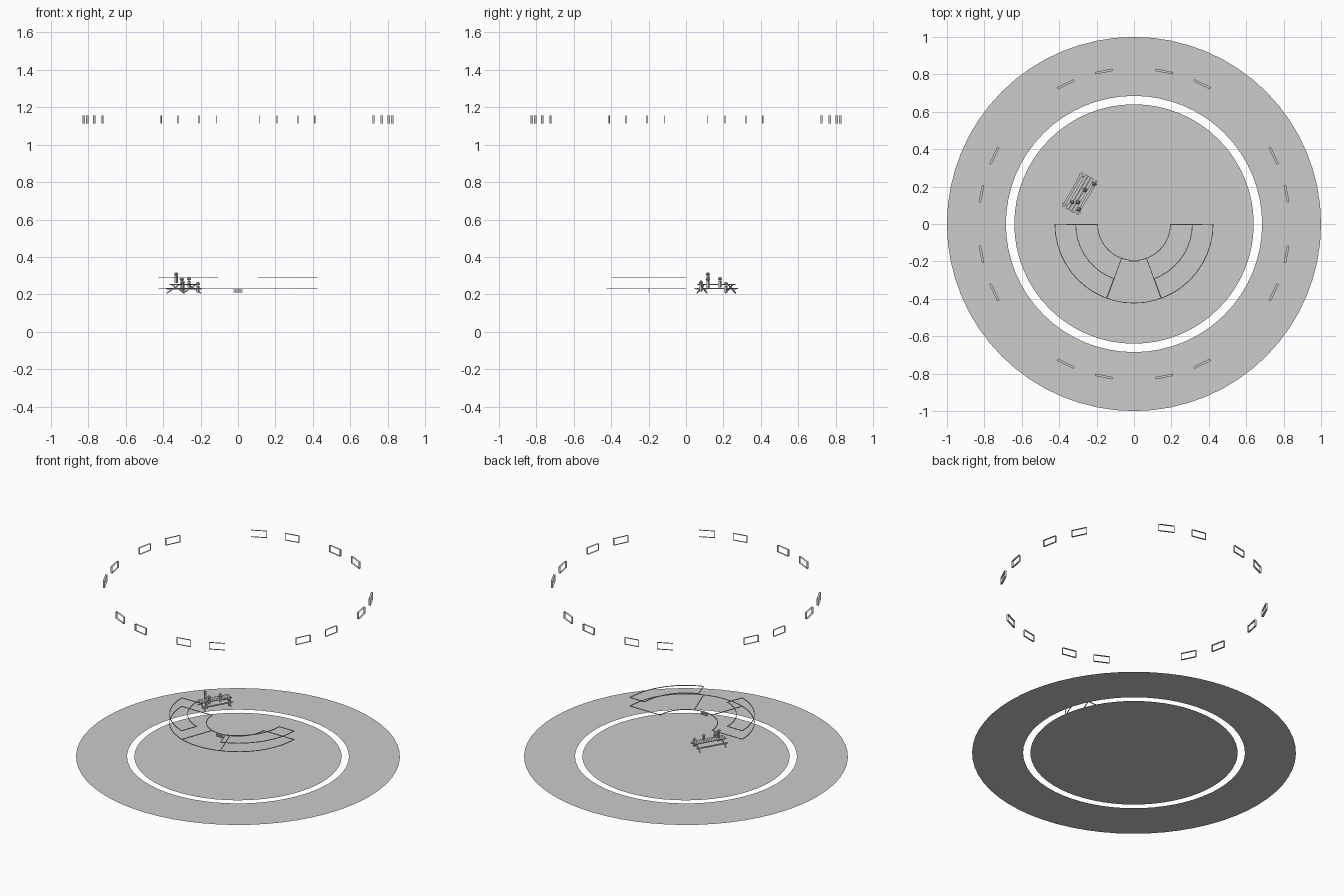
import bpy, bmesh, math
from mathutils import Vector, Matrix

if "Cube" in bpy.data.objects:
    bpy.data.objects.remove(bpy.data.objects["Cube"])


def finish(name, bm):
    me = bpy.data.meshes.new(name)
    bm.to_mesh(me)
    bm.free()
    ob = bpy.data.objects.new(name, me)
    bpy.context.collection.objects.link(ob)
    return ob


def polar(r, deg, z=0.0):
    a = math.radians(deg)
    return Vector((r * math.cos(a), r * math.sin(a), z))


def beam(bm, p, q, w, h):
    # square bar between two points
    p, q = Vector(p), Vector(q)
    d = q - p
    rot = d.to_track_quat('X', 'Z').to_matrix().to_4x4()
    m = Matrix.Translation((p + q) / 2) @ rot @ Matrix.Diagonal((d.length, w, h, 1))
    bmesh.ops.create_cube(bm, size=1, matrix=m)


# Flat floor disc
bm = bmesh.new()
bmesh.ops.create_circle(bm, cap_ends=True, segments=64, radius=0.64)
finish("floor_disc", bm)

# Flat outer ring
bm = bmesh.new()
N = 64
inner = [bm.verts.new(polar(0.685, i * 360 / N)) for i in range(N)]
outer = [bm.verts.new(polar(1.0, i * 360 / N)) for i in range(N)]
for i in range(N):
    j = (i + 1) % N
    bm.faces.new((inner[i], outer[i], outer[j], inner[j]))
finish("floor_ring", bm)

# Hanging open frames: thin strips, open to the inside and outside
bm = bmesh.new()
for quarter in range(4):
    for a0, a1 in ((8, 14.5), (22.6, 29.5), (60.5, 67.4), (75.5, 82)):
        b0, b1 = a0 + 90 * quarter, a1 + 90 * quarter
        loops = []
        for r in (0.826, 0.839):
            loops.append([bm.verts.new(polar(r, a, z)) for a, z in
                          ((b0, 1.112), (b1, 1.112), (b1, 1.157), (b0, 1.157))])
        for i in range(4):
            j = (i + 1) % 4
            bm.faces.new((loops[0][i], loops[0][j], loops[1][j], loops[1][i]))
finish("hanging_frames", bm)


def sector_outline(name, r0, r1, a0, a1, z, t=0.004):
    # thin closed rail around an annular sector
    n = max(4, round(abs(a1 - a0) / 7.5))
    ang = [a0 + (a1 - a0) * i / n for i in range(n + 1)]

    def loop(off, zz):
        da, db = math.degrees(off / r0), math.degrees(off / r1)
        k0 = [polar(r0 + off, max(a0 + da, min(a1 - da, a)), zz) for a in ang]
        k1 = [polar(r1 - off, max(a0 + db, min(a1 - db, a)), zz) for a in reversed(ang)]
        return k0 + k1

    bm = bmesh.new()
    rings = [[bm.verts.new(v) for v in loop(o, zz)] for o, zz in
             ((0, z - t / 2), (t, z - t / 2), (t, z + t / 2), (0, z + t / 2))]
    m = len(rings[0])
    for k in range(4):
        A, B = rings[k], rings[(k + 1) % 4]
        for i in range(m):
            j = (i + 1) % m
            bm.faces.new((A[i], A[j], B[j], B[i]))
    bmesh.ops.recalc_face_normals(bm, faces=bm.faces)
    finish(name, bm)


# Curved lower tier and the two raised side tiers
sector_outline("lower_tier_rail", 0.193, 0.425, 180, 360, 0.23)
sector_outline("upper_tier_left", 0.31, 0.425, 180, 250, 0.288)
sector_outline("upper_tier_right", 0.31, 0.425, 290, 360, 0.288)
bm = bmesh.new()
for a in (250, 290):
    beam(bm, polar(0.195, a, 0.23), polar(0.423, a, 0.23), 0.004, 0.004)
finish("tier_dividers", bm)

# Small slatted step in the middle
bm = bmesh.new()
for i in range(4):
    y, z = -0.196 - 0.001 * i, 0.208 + 0.006 * i
    beam(bm, (-0.025, y, z), (0.025, y, z), 0.006, 0.003)
finish("step_grille", bm)

# Picnic table, built along local x then turned
place = Matrix.Translation((-0.29, 0.162, 0)) @ Matrix.Rotation(math.radians(60), 4, 'Z')
L = 0.105
bm = bmesh.new()
for y in (-0.018, 0, 0.018):
    beam(bm, (-L, y, 0.253), (L, y, 0.253), 0.016, 0.005)
finish("table_top", bm).matrix_world = place

bm = bmesh.new()
for s in (-1, 1):
    beam(bm, (-L, s * 0.043, 0.231), (L, s * 0.043, 0.231), 0.013, 0.004)
finish("table_benches", bm).matrix_world = place

bm = bmesh.new()
for x in (-0.088, 0.088):
    beam(bm, (x, -0.055, 0.229), (x, 0.055, 0.229), 0.005, 0.005)
    for s in (-1, 1):
        beam(bm, (x, -s * 0.022, 0.251), (x, s * 0.055, 0.206), 0.005, 0.005)
finish("table_legs", bm).matrix_world = place

# Little figures: block body with a faceted head
for i, (x, y, top) in enumerate(((-0.33, 0.117, 0.317), (-0.30, 0.117, 0.29),
                                 (-0.295, 0.08, 0.272), (-0.262, 0.182, 0.292),
                                 (-0.214, 0.214, 0.265))):
    bm = bmesh.new()
    turn = place.to_3x3().to_4x4()
    bmesh.ops.create_cube(bm, size=1, matrix=Matrix.Translation((x, y, top - 0.038))
                          @ turn @ Matrix.Diagonal((0.012, 0.012, 0.036, 1)))
    for r0, r1, z in ((0.005, 0.012, top - 0.014), (0.012, 0.004, top - 0.004)):
        bmesh.ops.create_cone(bm, cap_ends=True, segments=8, radius1=r0, radius2=r1,
                              depth=0.01, matrix=Matrix.Translation((x, y, z)))
    finish("figure_%d" % (i + 1), bm)
